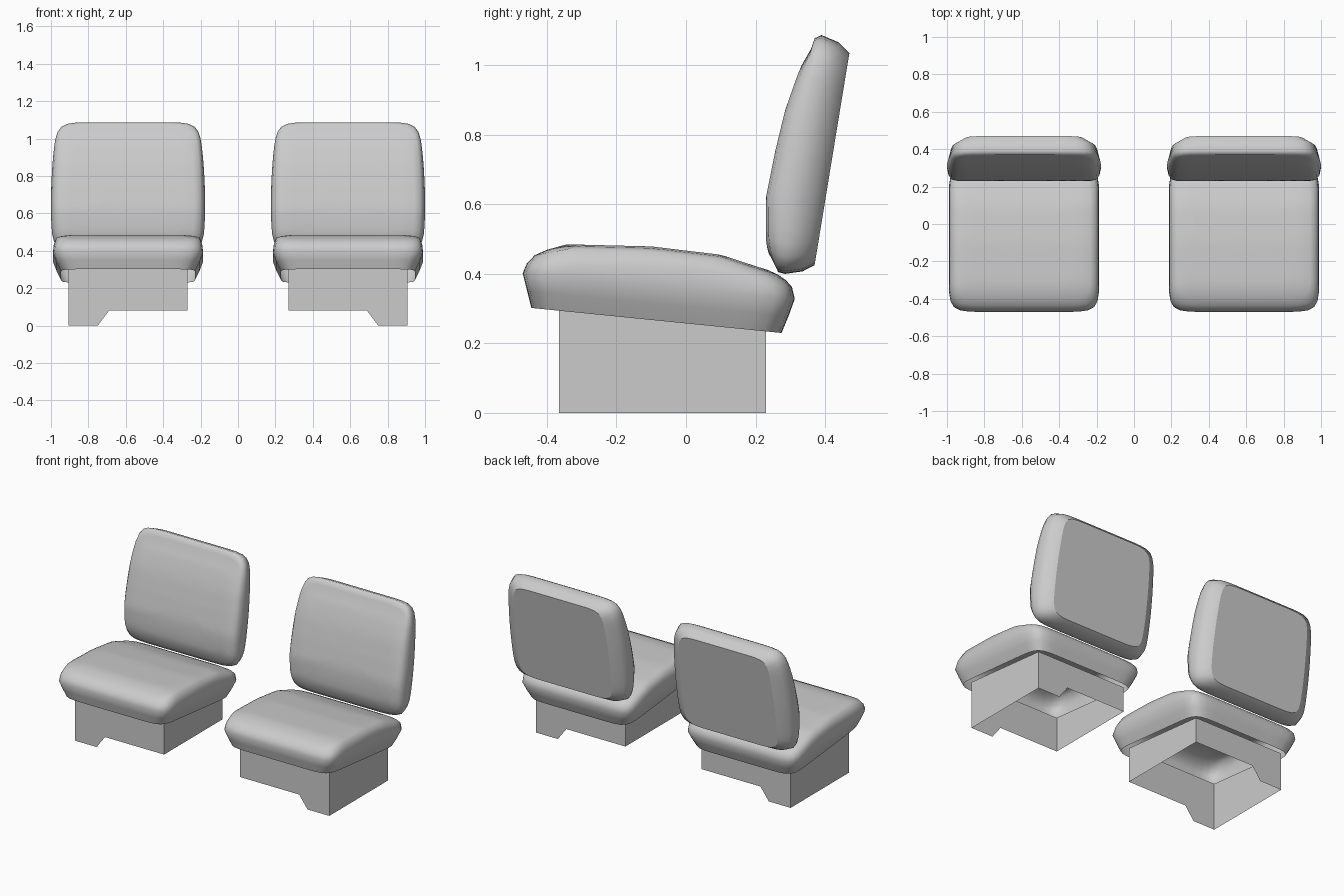
import bpy, bmesh

if "Cube" in bpy.data.objects:
    bpy.data.objects.remove(bpy.data.objects["Cube"])

N = 16          # segments per side of each rounded-square ring
CX = 0.588      # seat centre offset from x = 0


def curve(pts):
    """Piecewise-linear profile through (a, b) points."""
    def f(a):
        if a <= pts[0][0]:
            return pts[0][1]
        for (a0, b0), (a1, b1) in zip(pts, pts[1:]):
            if a <= a1:
                return b0 + (b1 - b0) * (a - a0) / (a1 - a0)
        return pts[-1][1]
    return f


def shifted(f, d):
    return lambda a: f(a) + d


def unit_ring(n):
    """Superellipse outline with evenly spread points."""
    out = []
    for i in range(4 * N):
        side, t = i // N, 2 * (i % N) / N - 1
        u, v = [(t, -1), (1, t), (-t, 1), (-1, -t)][side]
        k = (abs(u) ** n + abs(v) ** n) ** (-1 / n)
        out.append((u * k, v * k))
    return out


def finish(name, bm):
    bmesh.ops.recalc_face_normals(bm, faces=bm.faces)
    me = bpy.data.meshes.new(name)
    bm.to_mesh(me)
    bm.free()
    ob = bpy.data.objects.new(name, me)
    bpy.context.collection.objects.link(ob)
    return ob


def padded(name, cx, rings, place, n=10, cap_start=False):
    """Loft rings (half width, a0, a1, depth function), close the last with a fan."""
    bm = bmesh.new()
    outline = unit_ring(n)
    loops = []
    for hw, a0, a1, f in rings:
        loop = []
        for u, v in outline:
            a = (a0 + a1) / 2 + v * (a1 - a0) / 2
            x, y, z = place(u * hw, a, f(a))
            loop.append(bm.verts.new((cx + x, y, z)))
        loops.append(loop)
    m = len(outline)
    for p, q in zip(loops, loops[1:]):
        for i in range(m):
            j = (i + 1) % m
            bm.faces.new((p[i], p[j], q[j], q[i]))
    a = (rings[-1][1] + rings[-1][2]) / 2
    x, y, z = place(0, a, rings[-1][3](a))
    c = bm.verts.new((cx + x, y, z))
    for i in range(m):
        bm.faces.new((loops[-1][i], loops[-1][(i + 1) % m], c))
    for f in bm.faces:
        f.smooth = True
    if cap_start:
        cap = bm.faces.new(loops[0])
        for e in cap.edges:
            e.smooth = False
    return finish(name, bm)


def shrink(hw, a0, a1, f, steps=6):
    """Concentric inner rings that follow the surface profile."""
    m = (a0 + a1) / 2
    return [(hw * s, m + (a0 - m) * s, m + (a1 - m) * s, f)
            for s in [1 - i / steps for i in range(steps)]]


# Cushion: rings run from the open underside to the crowned top
top = curve([(-.47, .44), (-.435, .468), (-.34, .485), (-.1, .479),
             (.1, .455), (.2, .422), (.29, .395)])
cushion = [
    (.358, -.445, .275, curve([(-.445, .302), (.275, .23)])),
    (.382, -.457, .295, curve([(-.457, .35), (.295, .278)])),
    (.402, -.47, .313, curve([(-.47, .402), (.313, .328)])),
    (.398, -.458, .305, curve([(-.458, .43), (0, .425), (.305, .362)])),
    (.384, -.435, .288, shifted(top, -.014)),
    (.355, -.40, .265, shifted(top, -.005)),
] + shrink(.31, -.35, .235, top)

# Backrest: rings run from the flat rear panel to the padded front
front = curve([(.41, .258), (.43, .245), (.49, .23), (.62, .23), (.75, .256),
               (.87, .285), (.97, .32), (1.06, .358)])
backrest = [
    (.335, .425, 1.035, curve([(.425, .37), (1.035, .47)])),
    (.395, .407, 1.066, curve([(.407, .335), (1.066, .44)])),
    (.412, .40, 1.087, curve([(.40, .285), (.62, .30), (1.087, .39)])),
    (.404, .405, 1.078, curve([(.405, .265), (.62, .262), (.87, .31), (1.078, .37)])),
    (.388, .425, 1.055, shifted(front, .008)),
] + shrink(.355, .46, 1.0, front)


def barrel(x, z, y):
    return x * (1 - .07 * ((z - .65) / .4) ** 2), y, z


# Base: open box with a stepped lower edge, deeper on the outer side
def base(name, s):
    prof = [(.27, .08), (.69, .08), (.75, 0), (.905, 0)]
    bm = bmesh.new()
    ends = []
    for y, zt in ((-.365, .302), (.23, .24)):
        pts = prof + [(.905, zt), (.27, zt)]
        ends.append([bm.verts.new((s * x, y, z)) for x, z in pts])
        bm.faces.new(ends[-1])
    f, b = ends
    for i, j in ((3, 4), (5, 0)):
        bm.faces.new((f[i], f[j], b[j], b[i]))
    finish(name, bm)


for side, s in (("left", -1), ("right", 1)):
    padded(side + "_cushion", s * CX, cushion, lambda x, a, b: (x, a, b))
    padded(side + "_backrest", s * CX, backrest, barrel, cap_start=True)
    base(side + "_base", s)
